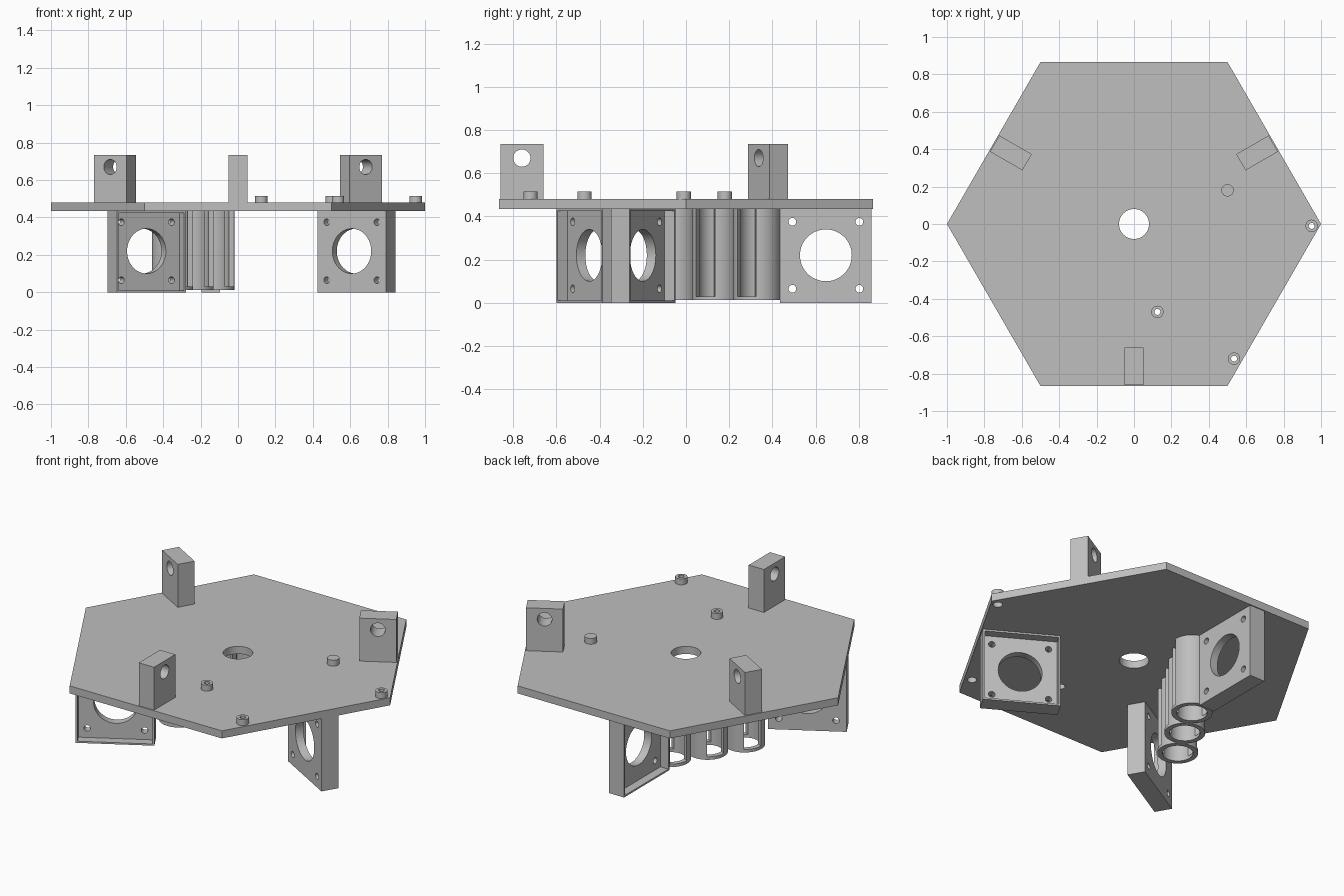
import bpy
from math import radians, cos, sin
from mathutils import Matrix, Vector

if "Cube" in bpy.data.objects:
    bpy.data.objects.remove(bpy.data.objects["Cube"])

grey = bpy.data.materials.new("plain grey")
grey.use_nodes = True
grey.diffuse_color = (0.52, 0.52, 0.52, 1)
grey.node_tree.nodes["Principled BSDF"].inputs["Base Color"].default_value = (0.52, 0.52, 0.52, 1)

TOP, UNDER = 0.48, 0.435


def finish(obj, name):
    obj.name = name
    obj.data.materials.clear()
    obj.data.materials.append(grey)
    return obj


def box(name, low, high):
    low, high = Vector(low), Vector(high)
    bpy.ops.mesh.primitive_cube_add(size=1)
    obj = bpy.context.object
    obj.data.transform(Matrix.Translation((low + high) / 2) @ Matrix.Diagonal((*(high - low), 1)))
    return finish(obj, name)


def cylinder(name, radius, centre, depth, axis="Z", sides=48):
    bpy.ops.mesh.primitive_cylinder_add(vertices=sides, radius=radius, depth=depth)
    obj = bpy.context.object
    turn = Matrix.Rotation(radians(90), 4, "X") if axis == "Y" else Matrix.Identity(4)
    obj.data.transform(Matrix.Translation(centre) @ turn)
    return finish(obj, name)


def cut(obj, cutters):
    # subtract each cutter, then bake the result and drop the cutters
    for cutter in cutters:
        mod = obj.modifiers.new("cut", "BOOLEAN")
        mod.operation, mod.solver, mod.object = "DIFFERENCE", "EXACT", cutter
    graph = bpy.context.evaluated_depsgraph_get()
    mesh = bpy.data.meshes.new_from_object(obj.evaluated_get(graph))
    obj.modifiers.clear()
    obj.data = mesh
    for cutter in cutters:
        bpy.data.objects.remove(cutter)
    return obj


def smooth(obj):
    bpy.ops.object.select_all(action="DESELECT")
    obj.select_set(True)
    bpy.context.view_layer.objects.active = obj
    bpy.ops.object.shade_smooth_by_angle(angle=radians(30))


# Pegs: position and whether a screw hole runs through
pegs = [(0.5, 0.18, False), (0.95, -0.01, True), (0.125, -0.47, True), (0.535, -0.72, True)]

# Hexagonal deck with central hole and screw holes
deck = cylinder("deck", 1, (0, 0, (TOP + UNDER) / 2), TOP - UNDER, sides=6)
deck.data.transform(Matrix.Rotation(radians(30), 4, "Z"))
holes = [cylinder("cutter", 0.08, (0, 0, TOP), 0.3)]
holes += [cylinder("cutter", 0.026, (x, y, TOP), 0.3, sides=24) for x, y, drilled in pegs if drilled]
smooth(cut(deck, holes))

# Small pegs on the deck
for x, y, drilled in pegs:
    peg = cylinder("deck_peg", 0.033, (x, y, TOP + 0.0175), 0.035, sides=32)
    if drilled:
        cut(peg, [cylinder("cutter", 0.016, (x, y, TOP), 0.3, sides=24)])
    smooth(peg)

# Upright posts with a cross hole, at alternate hexagon sides
for angle in (-90, 30, 150):
    post = box("upright_post", (0.66, -0.05, TOP), (0.86, 0.05, 0.735))
    cut(post, [cylinder("cutter", 0.04, (0.76, 0, 0.67), 0.4, "Y", 32)])
    post.data.transform(Matrix.Rotation(radians(angle), 4, "Z"))
    smooth(post)

# Motor brackets under the deck: shallow pocket, large bore, four screw holes
MID_R, MID_Z, HALF = 0.6475, 0.22, 0.155
for angle in (90, 210, 330):
    bracket = box("motor_bracket", (0.435, 0.095, 0), (0.86, 0.195, UNDER))
    cutters = [box("cutter", (0.445, 0.143, 0.01), (0.85, 0.3, UNDER - 0.01)),
               cylinder("cutter", 0.12, (MID_R, 0.1, MID_Z), 0.4, "Y", 64)]
    for i in (-HALF, HALF):
        for j in (-HALF, HALF):
            cutters.append(cylinder("cutter", 0.018, (MID_R + i, 0.1, MID_Z + j), 0.4, "Y", 20))
    cut(bracket, cutters)
    bracket.data.transform(Matrix.Rotation(radians(angle), 4, "Z"))
    smooth(bracket)

# Row of slotted holder tubes under the deck
LOW, RADIUS = 0.012, 0.11
for i in range(3):
    x = -0.13 - i * 2 * RADIUS * cos(radians(60))
    y = 0.33 - i * 2 * RADIUS * sin(radians(60))
    tube = cylinder("holder_tube", RADIUS, (0, 0, (LOW + UNDER) / 2), UNDER - LOW)
    cut(tube, [cylinder("cutter", 0.082, (0, 0, 0.2), 1),
               box("cutter", (-0.3, -0.05, 0.03), (0.3, 0.05, UNDER + 0.1))])
    tube.data.transform(Matrix.Translation((x, y, 0)) @ Matrix.Rotation(radians(-30), 4, "Z"))
    smooth(tube)
